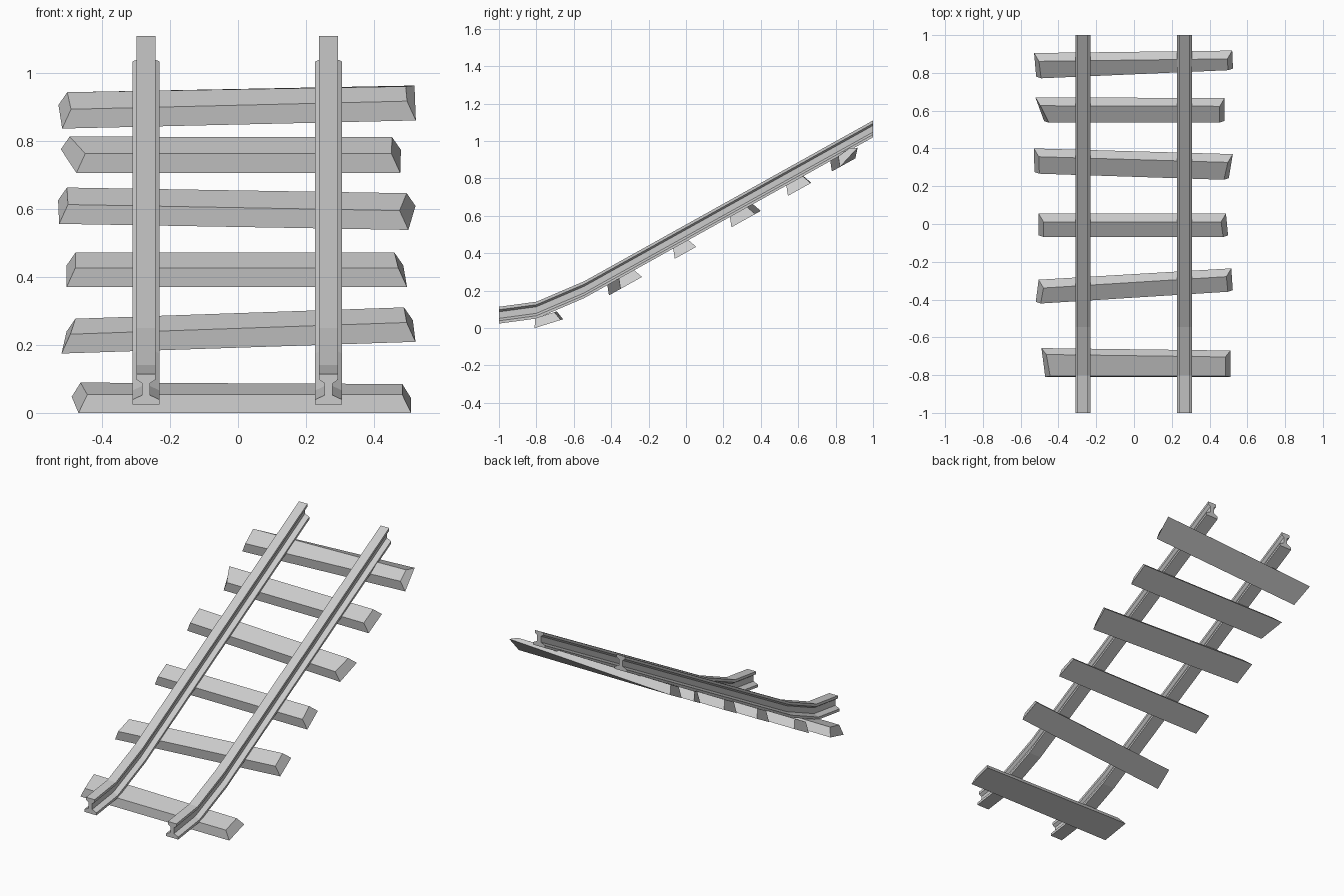
import bpy
from math import hypot

if "Cube" in bpy.data.objects:
    bpy.data.objects.remove(bpy.data.objects["Cube"])


def make_object(name, verts, faces):
    mesh = bpy.data.meshes.new(name)
    mesh.from_pydata(verts, [], faces)
    mesh.update()
    obj = bpy.data.objects.new(name, mesh)
    bpy.context.collection.objects.link(obj)
    return obj


# Rails: I-section swept along a bent path, ends cut vertically
HALF = [(0.040, 0.000), (0.040, 0.015), (0.012, 0.028),
        (0.012, 0.063), (0.028, 0.074), (0.028, 0.090)]
PROFILE = HALF + [(-x, z) for x, z in reversed(HALF)]
PATH = [(-1.0, 0.024), (-0.80, 0.051), (-0.545, 0.160), (1.0, 1.020)]


def make_rail(name, cx):
    n = len(PROFILE)
    verts = [(cx + x, y, z0 + z) for y, z0 in PATH for x, z in PROFILE]
    faces = []
    for s in range(len(PATH) - 1):
        for i in range(n):
            a, b = s * n + i, s * n + (i + 1) % n
            faces.append((a, a + n, b + n, b))
    last = (len(PATH) - 1) * n
    faces.append(tuple(range(n)))
    faces.append(tuple(last + i for i in reversed(range(n))))
    return make_object(name, verts, faces)


make_rail("left_rail", -0.271)
make_rail("right_rail", 0.267)


# Sleepers: uneven planks lying on a slope, top face inset on all sides
def make_sleeper(name, corners, slope, z_at_0, height, lift=0.0):
    # corners (x, y) of the base: front left, front right, back right, back left
    length = hypot(1, slope)
    uy, uz = 1 / length, slope / length
    inset_x, inset_s = 0.026, 0.02
    base, top = [], []
    for i, (x, y) in enumerate(corners):
        z = z_at_0 + slope * y
        sx = 1 if x < 0 else -1
        sy = 1 if i < 2 else -1
        base.append((x, y, z + (lift if i == 2 else 0)))
        top.append((x + sx * inset_x,
                    y - uz * height + sy * inset_s * uy,
                    z + uy * height + sy * inset_s * uz
                    + (0.2 * lift if i == 2 else 0)))
    faces = [(3, 2, 1, 0), (4, 5, 6, 7)]
    faces += [(i, (i + 1) % 4, (i + 1) % 4 + 4, i + 4) for i in range(4)]
    return make_object(name, base + top, faces)


make_sleeper("sleeper_1", [(-0.47, -0.81), (0.51, -0.81), (0.51, -0.67), (-0.49, -0.657)],
             0.31, 0.251, 0.05)
SLEEPERS = [
    [(-0.52, -0.412), (0.523, -0.35), (0.515, -0.235), (-0.505, -0.295)],
    [(-0.505, -0.06), (0.498, -0.06), (0.487, 0.055), (-0.505, 0.055)],
    [(-0.527, 0.275), (0.502, 0.243), (0.523, 0.37), (-0.53, 0.40)],
    [(-0.476, 0.545), (0.478, 0.545), (0.48, 0.667), (-0.522, 0.67)],
    [(-0.518, 0.78), (0.524, 0.823), (0.52, 0.918), (-0.529, 0.905)],
]
for k, pts in enumerate(SLEEPERS):
    # the topmost plank has one warped corner
    make_sleeper(f"sleeper_{k + 2}", pts, 0.556, 0.404, 0.054, 0.05 if k == 4 else 0)
